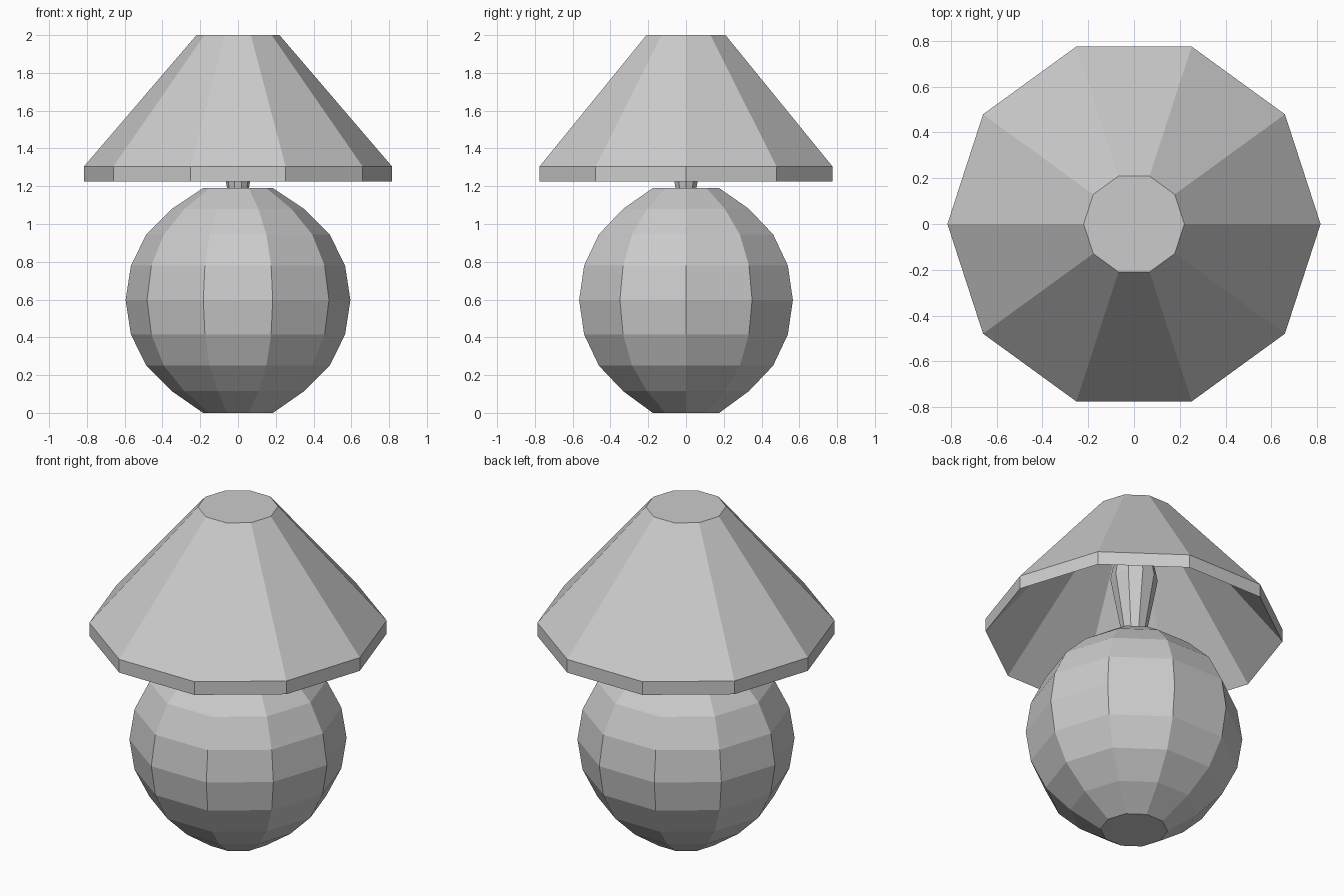
import bpy, bmesh
from math import cos, sin, tau

if "Cube" in bpy.data.objects:
    bpy.data.objects.remove(bpy.data.objects["Cube"])

SIDES = 10


def lathe(name, profile, caps=True):
    """Spin a (radius, height) profile into a flat-faced, ten-sided solid."""
    bm = bmesh.new()
    rings = [[bm.verts.new((r * cos(tau * i / SIDES), r * sin(tau * i / SIDES), z))
              for i in range(SIDES)] for r, z in profile]
    for low, high in zip(rings, rings[1:]):
        for i in range(SIDES):
            j = (i + 1) % SIDES
            bm.faces.new((low[i], low[j], high[j], high[i]))
    if caps:
        bm.faces.new(rings[0][::-1])
        bm.faces.new(rings[-1])
    bmesh.ops.recalc_face_normals(bm, faces=bm.faces)
    mesh = bpy.data.meshes.new(name)
    bm.to_mesh(mesh)
    bm.free()
    obj = bpy.data.objects.new(name, mesh)
    bpy.context.collection.objects.link(obj)
    return obj


# Round base with flat top and bottom
lathe("lamp_base", [(0.185, 0), (0.35, 0.115), (0.485, 0.25), (0.567, 0.415),
                    (0.595, 0.597), (0.567, 0.78), (0.485, 0.945),
                    (0.35, 1.08), (0.185, 1.19)])

# Bulb flaring upward from the base
lathe("bulb", [(0.057, 1.185), (0.13, 1.58), (0.115, 1.66),
               (0.08, 1.71), (0.03, 1.735)])

# Hollow shade: inner cone, vertical rim, outer cone, closed top
lathe("lamp_shade", [(0.205, 1.97), (0.815, 1.225), (0.815, 1.305), (0.22, 2.0)])
